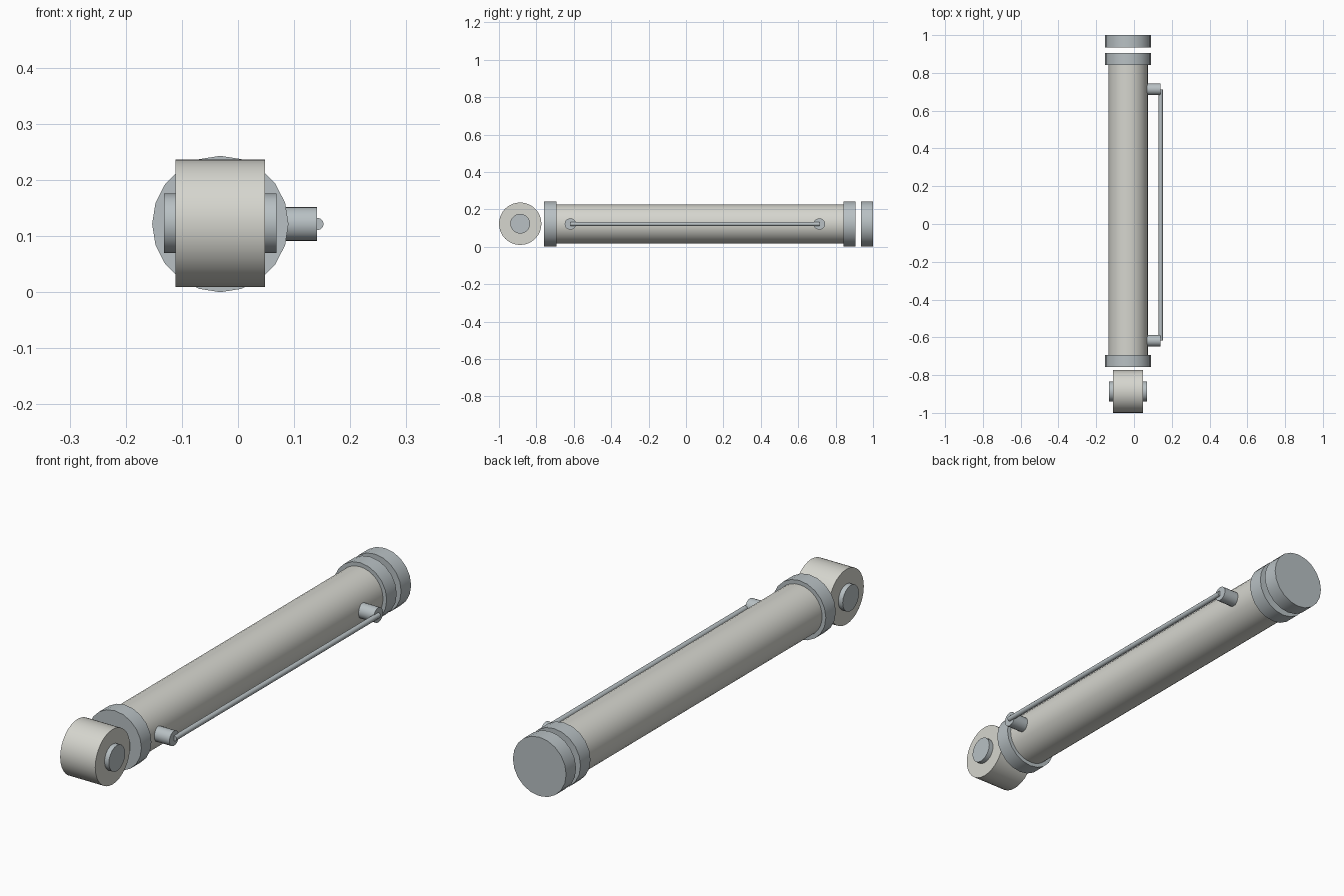
import bpy
import math

if "Cube" in bpy.data.objects:
    bpy.data.objects.remove(bpy.data.objects["Cube"])

CX, CZ = -0.0315, 0.1215  # axis of the cylinder


def make_material(name, color):
    mat = bpy.data.materials.new(name)
    mat.diffuse_color = (*color, 1)
    mat.use_nodes = True
    mat.node_tree.nodes["Principled BSDF"].inputs["Base Color"].default_value = mat.diffuse_color
    return mat


WARM = make_material("warm_grey", (0.67, 0.67, 0.62))
COOL = make_material("cool_grey", (0.48, 0.53, 0.55))


def rod(name, axis, start, end, radius, center, mat, sides=20):
    """Capped cylinder along x or y from start to end; center gives the other two coordinates."""
    mid = (start + end) / 2
    if axis == "x":
        loc, rot = (mid, *center), (0, math.pi / 2, 0)
    else:
        loc, rot = (center[0], mid, center[1]), (math.pi / 2, 0, 0)
    bpy.ops.mesh.primitive_cylinder_add(vertices=sides, radius=radius, depth=end - start,
                                        location=loc, rotation=rot)
    obj = bpy.context.object
    obj.name = name
    obj.data.materials.append(mat)
    bpy.ops.object.shade_smooth_by_angle(angle=math.radians(35))
    return obj


# Main barrel
rod("barrel", "y", -0.70, 0.85, 0.1045, (CX, CZ), WARM, 32)

# Collars at both ends and the separate end cap
for name, start, end in (("front_collar", -0.758, -0.693),
                         ("rear_collar", 0.841, 0.906),
                         ("end_cap", 0.935, 1.0)):
    rod(name, "y", start, end, 0.1215, (CX, CZ), COOL)

# Mounting eye and its pin
rod("mounting_eye", "x", CX - 0.08, CX + 0.08, 0.1135, (-0.8865, 0.123), WARM, 32)
rod("eye_pin", "x", CX - 0.10, CX + 0.10, 0.053, (-0.8865, 0.123), COOL)

# Fluid ports and the pipe joining them
PORTS = (-0.618, 0.713)
for name, y in zip(("front_port", "rear_port"), PORTS):
    rod(name, "x", 0.05, 0.141, 0.0305, (y, CZ), COOL)
rod("pipe", "y", PORTS[0], PORTS[1], 0.011, (0.1417, CZ), COOL, 12)
